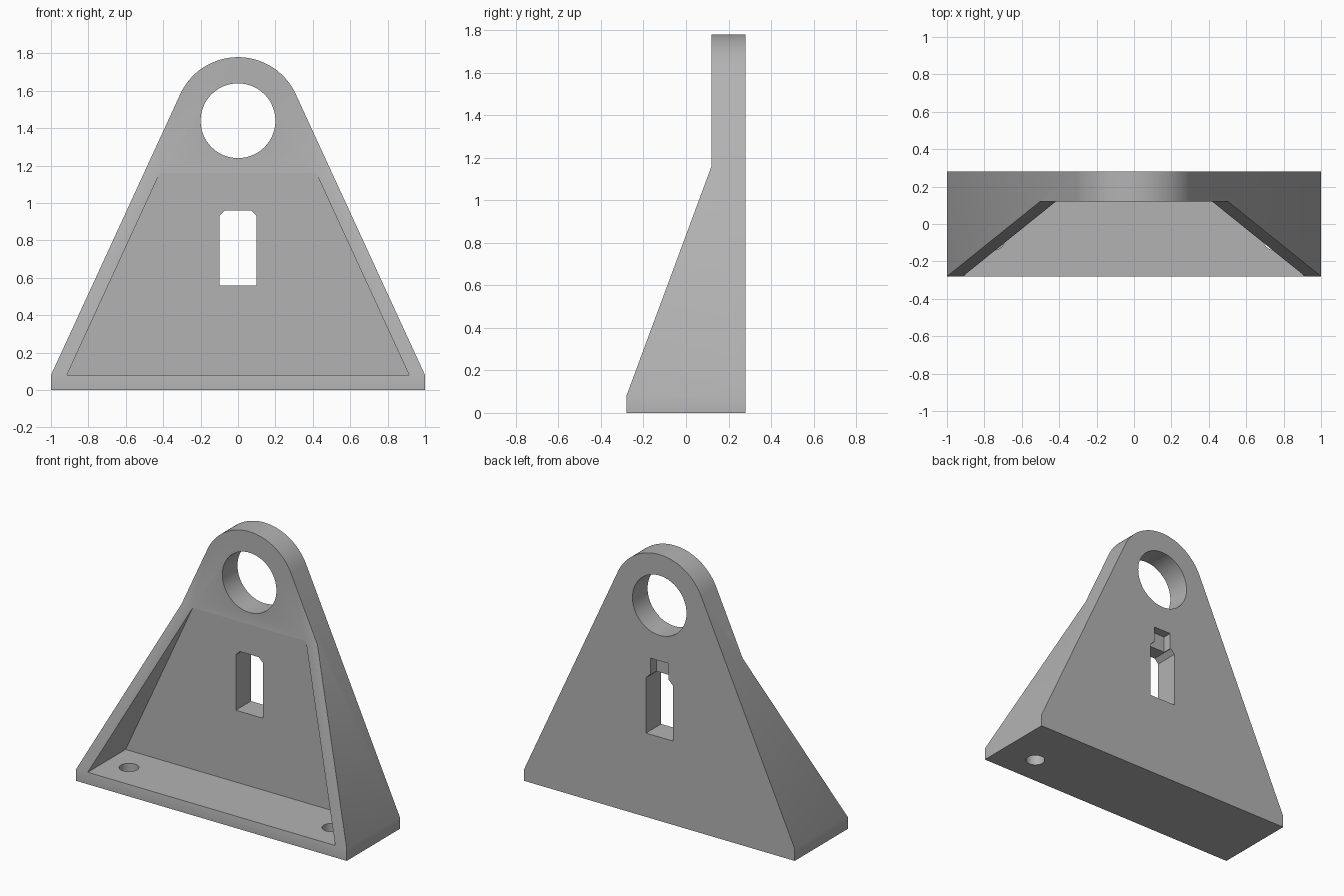
import bpy, bmesh, math
from mathutils import Vector

cube = bpy.data.objects.get("Cube")
if cube:
    bpy.data.objects.remove(cube, do_unlink=True)

HALF_X, HALF_Y = 1.0, 0.28
BASE_Z = 0.08           # thickness of the foot
PLATE_Y = 0.12          # front of the upright plate
RIB_TOP = 1.16          # where the ribs run out into the plate
EYE_Z, EYE_R, BORE_R = 1.44, 0.34, 0.2

steel = bpy.data.materials.new("plain_grey")
steel.use_nodes = True
grey = (0.45, 0.45, 0.45, 1)
steel.diffuse_color = grey
steel.node_tree.nodes["Principled BSDF"].inputs["Base Color"].default_value = grey


def prism(name, points, axis, start, end):
    """Extrude a 2D outline along x (y,z), y (x,z) or z (x,y)."""
    place = {"x": lambda a, b: (start, a, b),
             "y": lambda a, b: (a, start, b),
             "z": lambda a, b: (a, b, start)}[axis]
    shift = Vector([(end - start) * (axis == k) for k in "xyz"])
    bm = bmesh.new()
    face = bm.faces.new([bm.verts.new(place(a, b)) for a, b in points])
    out = bmesh.ops.extrude_face_region(bm, geom=[face])["geom"]
    bmesh.ops.translate(bm, vec=shift,
                        verts=[v for v in out if isinstance(v, bmesh.types.BMVert)])
    bmesh.ops.recalc_face_normals(bm, faces=bm.faces)
    mesh = bpy.data.meshes.new(name)
    bm.to_mesh(mesh)
    bm.free()
    mesh.materials.append(steel)
    ob = bpy.data.objects.new(name, mesh)
    bpy.context.collection.objects.link(ob)
    return ob


def arc(cx, cy, r, a0, a1, n):
    return [(cx + r * math.cos(a0 + (a1 - a0) * i / n),
             cy + r * math.sin(a0 + (a1 - a0) * i / n)) for i in range(n + 1)]


def circle(cx, cy, r, n):
    return arc(cx, cy, r, 0, math.tau, n)[:-1]


def cut(body, cutter):
    """Subtract the cutter, then discard it."""
    cutter.hide_render = True
    mod = body.modifiers.new("cut", "BOOLEAN")
    mod.operation, mod.solver, mod.object = "DIFFERENCE", "EXACT", cutter
    bpy.context.view_layer.update()
    graph = bpy.context.evaluated_depsgraph_get()
    mesh = bpy.data.meshes.new_from_object(body.evaluated_get(graph))
    body.modifiers.clear()
    body.data = mesh
    bpy.data.objects.remove(cutter, do_unlink=True)


# Body: straight flanks tangent to the round eye at the top
drop = EYE_Z - BASE_Z
tangent = math.acos(EYE_R / math.hypot(HALF_X, drop)) - math.atan2(drop, HALF_X)
outline = [(-HALF_X, 0), (HALF_X, 0), (HALF_X, BASE_Z)]
outline += arc(0, EYE_Z, EYE_R, tangent, math.pi - tangent, 40)
outline += [(-HALF_X, BASE_Z)]
body = prism("bracket_body", outline, "y", -HALF_Y, HALF_Y)

# Sloping front of the ribs and flat front of the eye
cut(body, prism("front_cutter",
                [(-HALF_Y, BASE_Z), (PLATE_Y, RIB_TOP), (PLATE_Y, 2),
                 (-1, 2), (-1, BASE_Z)], "x", -1.5, 1.5))

# Pocket between the ribs, parallel to the flanks
low = 0.915
high = low - (RIB_TOP - BASE_Z) * math.tan(tangent)
cut(body, prism("pocket_cutter",
                [(-low, BASE_Z), (low, BASE_Z), (high, RIB_TOP), (-high, RIB_TOP)],
                "y", -0.6, PLATE_Y))

# Bore through the eye
cut(body, prism("bore_cutter", circle(0, EYE_Z, BORE_R, 64), "y", -0.6, 0.6))

# Slot with chamfered top corners, and a shallow notch above it at the back
cut(body, prism("slot_cutter",
                [(-0.1, 0.56), (0.1, 0.56), (0.1, 0.93), (0.07, 0.96),
                 (-0.07, 0.96), (-0.1, 0.93)], "y", -0.6, 0.6))
cut(body, prism("notch_cutter",
                [(-0.065, 0.8), (0.065, 0.8), (0.065, 1.07), (-0.065, 1.07)],
                "y", HALF_Y - 0.06, 0.6))

# Screw holes in the foot: one through, one closed by a thin floor
for x, floor in ((0.75, -0.1), (-0.75, 0.006)):
    cut(body, prism("screw_cutter", circle(x, -0.08, 0.06, 32), "z", floor, 0.12))

for ob in bpy.context.selected_objects:
    ob.select_set(False)
body.select_set(True)
bpy.context.view_layer.objects.active = body
bpy.ops.object.shade_smooth_by_angle(angle=math.radians(30))
